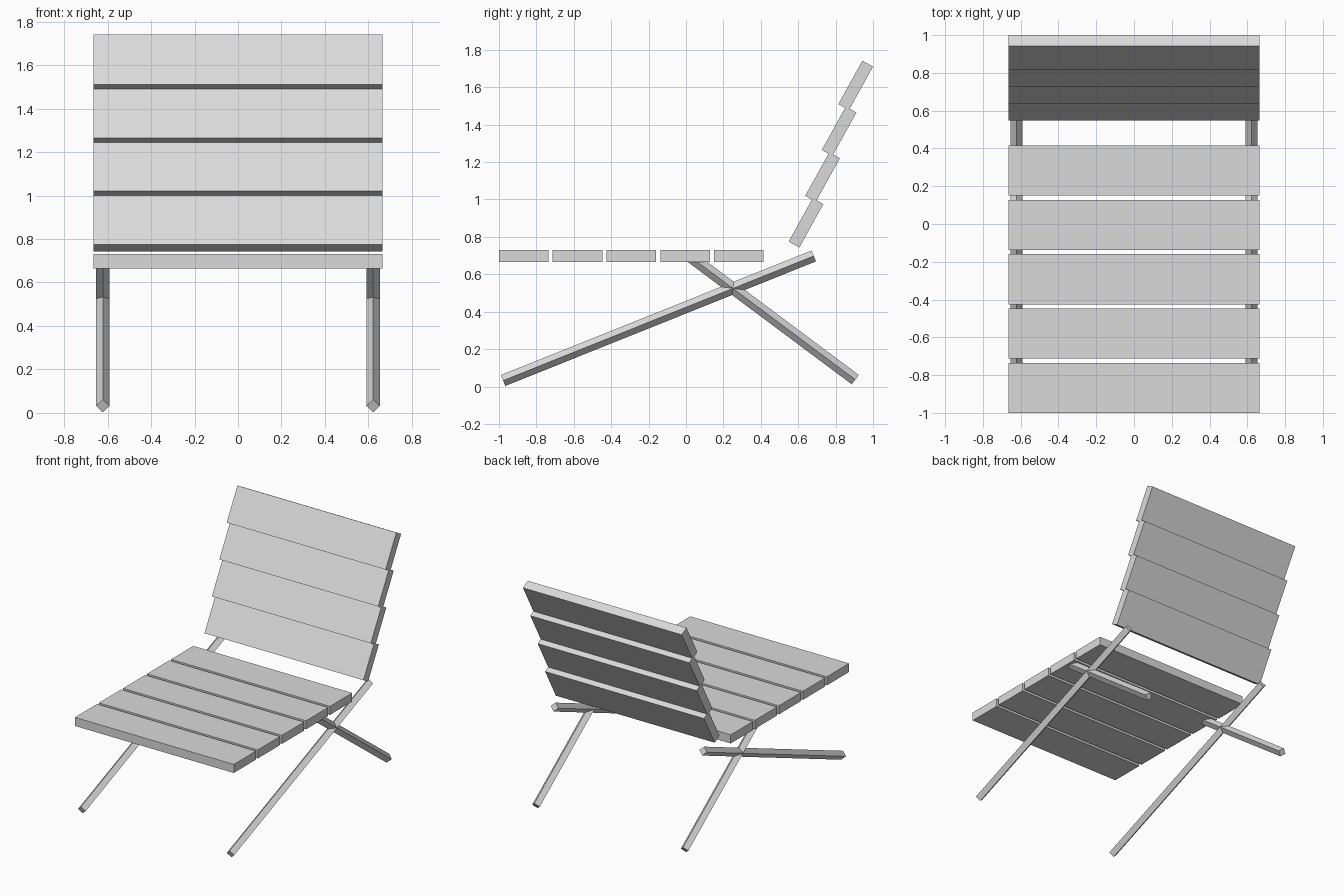
import bpy
from math import cos, sin, radians, pi
from mathutils import Vector, Matrix

default = bpy.data.objects.get("Cube")
if default:
    bpy.data.objects.remove(default, do_unlink=True)

grey = bpy.data.materials.new("light_grey")
grey.use_nodes = True
COLOUR = (0.7, 0.7, 0.7, 1)
grey.diffuse_color = COLOUR
grey.node_tree.nodes["Principled BSDF"].inputs["Base Color"].default_value = COLOUR


def box(name, size, matrix):
    """Cube scaled to size, then placed by matrix."""
    bpy.ops.mesh.primitive_cube_add(size=1)
    ob = bpy.context.object
    ob.name = name
    ob.data.transform(matrix @ Matrix.Diagonal((*size, 1)))
    ob.data.materials.append(grey)
    return ob


WIDTH, DEPTH, THICK = 1.33, 0.265, 0.065

# Seat: flat slats with narrow gaps
for i in range(5):
    centre = (0, -1 + DEPTH / 2 + 0.2875 * i, 0.6975)
    box(f"seat_slat_{i + 1}", (WIDTH, DEPTH, THICK), Matrix.Translation(centre))

# Backrest: reclined slats, each stepped a little forward of the one below
tilt = radians(61)
along = Vector((0, cos(tilt), sin(tilt)))
behind = Vector((0, sin(tilt), -cos(tilt)))
for i in range(4):
    corner = Vector((0, 0.549 + 0.0885 * i, 0.775 + 0.245 * i))
    centre = corner + along * DEPTH / 2 + behind * THICK / 2
    box(f"back_slat_{i + 1}", (WIDTH, DEPTH, THICK),
        Matrix.Translation(centre) @ Matrix.Rotation(tilt, 4, "X"))


# Legs: square bars turned on edge, crossing on each side
def bar(name, x, start, end, side=0.0445):
    a, b = Vector((x, *start)), Vector((x, *end))
    d = b - a
    turn = d.to_track_quat("Z", "X").to_matrix().to_4x4()
    box(name, (side, side, d.length),
        Matrix.Translation((a + b) / 2) @ turn @ Matrix.Rotation(pi / 4, 4, "Z"))


for label, s in (("left", 1), ("right", -1)):
    bar(f"long_leg_{label}", s * 0.622, (-0.978, 0.032), (0.683, 0.698))
    bar(f"short_leg_{label}", s * 0.622, (0.905, 0.037), (0.02, 0.697))
